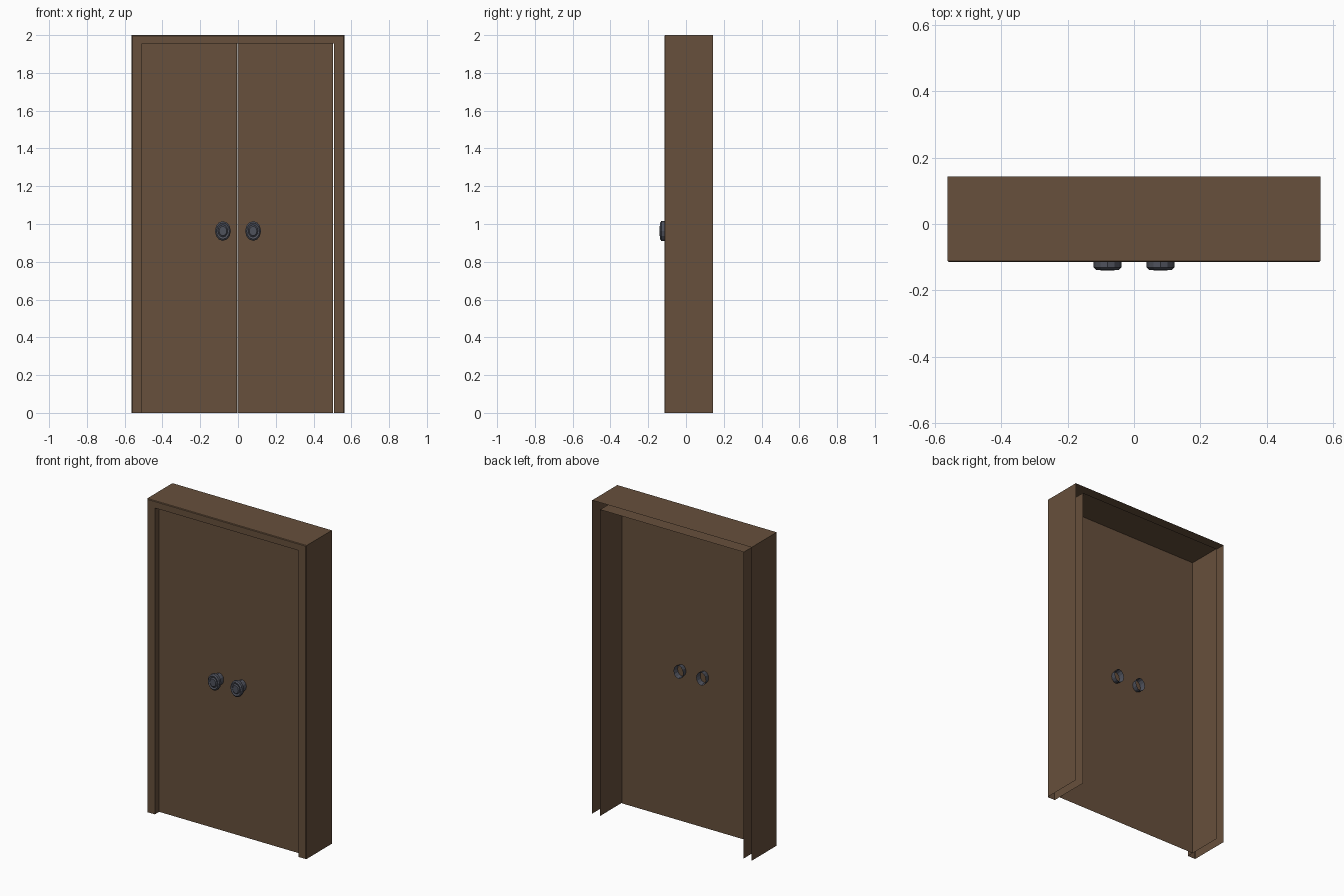
import bpy, math

if "Cube" in bpy.data.objects:
    bpy.data.objects.remove(bpy.data.objects["Cube"])


def material(name, rgb):
    m = bpy.data.materials.new(name)
    m.diffuse_color = (*rgb, 1)
    m.use_nodes = True
    m.node_tree.nodes["Principled BSDF"].inputs["Base Color"].default_value = m.diffuse_color
    return m


BROWN = material("brown wood", (0.135, 0.080, 0.045))
STEEL = material("dark steel", (0.078, 0.084, 0.108))


def add_mesh(name, verts, faces, mat):
    me = bpy.data.meshes.new(name)
    me.from_pydata(verts, [], faces)
    me.materials.append(mat)
    ob = bpy.data.objects.new(name, me)
    bpy.context.collection.objects.link(ob)
    return ob


# Frame: one arch-shaped path swept through outer wall, front trim and inner lining
rings = [(0.5625, 2.0, 0.1425), (0.5625, 2.0, -0.111), (0.5585, 1.996, -0.115),
         (0.507, 1.955, -0.115), (0.507, 1.955, 0.1425)]
verts, faces = [], []
for w, h, y in rings:
    verts += [(-w, y, 0), (-w, y, h), (w, y, h), (w, y, 0)]
for i in range(len(rings) - 1):
    for k in range(3):
        a = i * 4 + k
        faces.append((a + 4, a + 5, a + 1, a))
add_mesh("door_frame", verts, faces, BROWN)

# Door leaves: thin panels set back in the frame
DOOR_Y = -0.072
for name, x0, x1 in (("left_door", -0.507, -0.004), ("right_door", -0.003, 0.503)):
    add_mesh(name, [(x0, DOOR_Y, 0), (x1, DOOR_Y, 0), (x1, DOOR_Y, 1.955), (x0, DOOR_Y, 1.955)],
             [(0, 1, 2, 3)], BROWN)


# Knobs: oval turned profile (radius, y), passing through the door
def knob(name, cx, cz=0.963, n=12):
    profile = [(0.034, -0.037), (0.030, -0.072), (0.028, -0.105), (0.042, -0.114),
               (0.042, -0.131), (0.035, -0.138), (0.026, -0.134), (0.020, -0.140)]
    verts, faces = [], []
    for r, y in profile:
        for k in range(n):
            a = 2 * math.pi * k / n
            verts.append((cx + r * math.cos(a), y, cz + 1.24 * r * math.sin(a)))
    for i in range(len(profile) - 1):
        for k in range(n):
            a, b = i * n + k, i * n + (k + 1) % n
            faces.append((a, b, b + n, a + n))
    last = (len(profile) - 1) * n
    faces.append(tuple(range(last, last + n)))
    add_mesh(name, verts, faces, STEEL)


knob("left_knob", -0.08)
knob("right_knob", 0.08)
